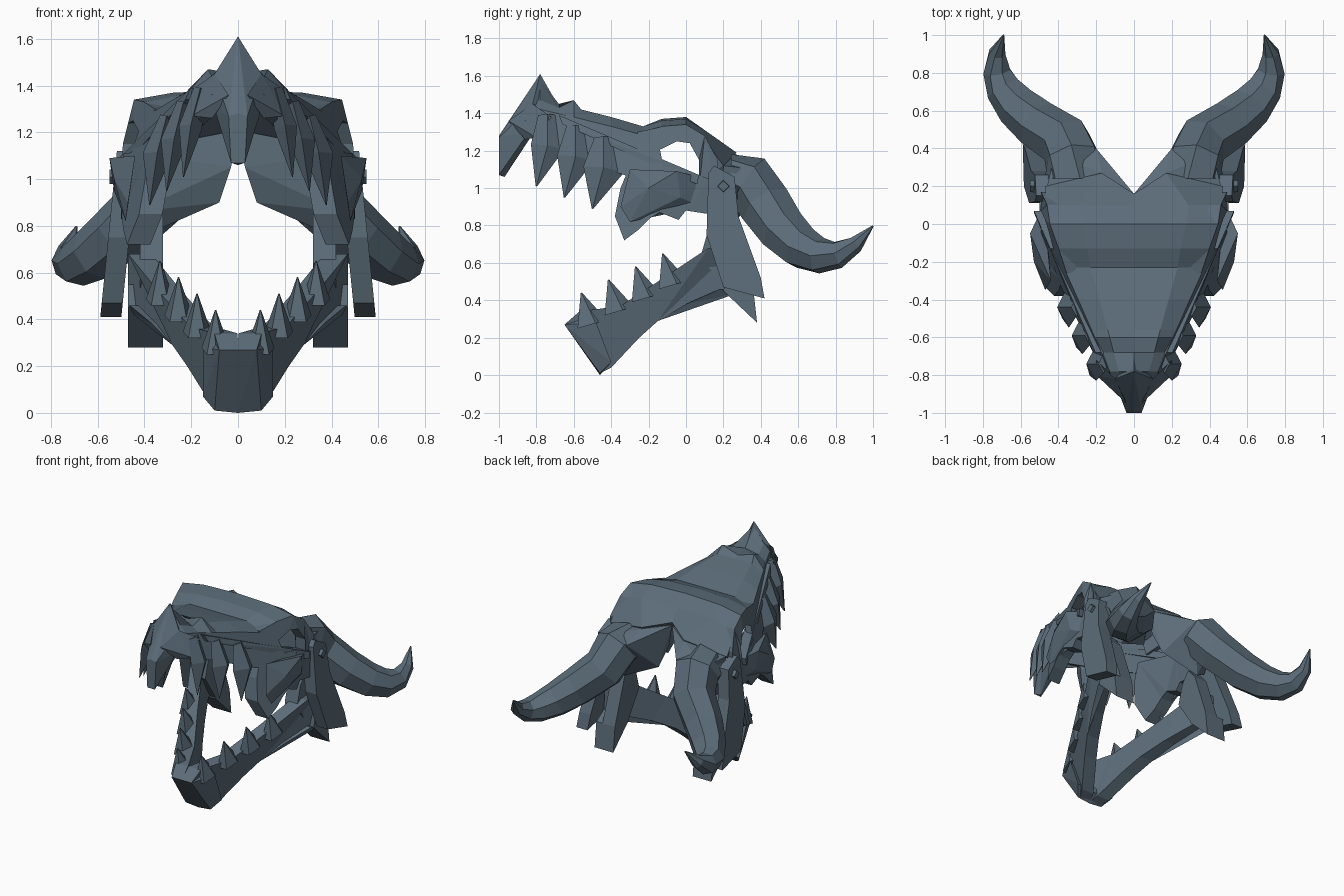
import bpy, bmesh, math
from mathutils import Vector

cube = bpy.data.objects.get("Cube")
if cube:
    bpy.data.objects.remove(cube)

mat = bpy.data.materials.new("slate_blue")
mat.use_nodes = True
COLOR = (0.105, 0.15, 0.19, 1)
mat.diffuse_color = COLOR
mat.node_tree.nodes["Principled BSDF"].inputs["Base Color"].default_value = COLOR


# Half widths of the parts, as rules of depth and height
def skull_width(y, z):
    return min(0.5, 0.48 + 0.38 * min(y, 0) - 0.25 * (z - 1.2))


def bar_width(y, z):
    return skull_width(y, z) + 0.03


def strut_width(y, z):
    return 0.63 - 0.1 * z


def jaw_width(y, z):
    return max(0.08, min(0.47, 0.37 + 0.45 * y + 0.2 * (z - 0.4)))


def ramus_width(y, z):
    return 0.42


def finish(name, bm):
    """Turn a half part into a mirrored object."""
    bmesh.ops.recalc_face_normals(bm, faces=bm.faces)
    mesh = bpy.data.meshes.new(name)
    bm.to_mesh(mesh)
    bm.free()
    mesh.materials.append(mat)
    part = bpy.data.objects.new(name, mesh)
    bpy.context.collection.objects.link(part)
    part.modifiers.new("mirror", "MIRROR").use_clip = True
    return part


def slab(name, width, thick, outline):
    """Plate with a side outline, laid on a width rule and thickened inwards."""
    bm = bmesh.new()
    outer = [bm.verts.new((width(y, z), y, z)) for y, z in outline]
    inner = [bm.verts.new((max(v.co.x - thick, 0), v.co.y, v.co.z)) for v in outer]
    caps = [bm.faces.new(outer), bm.faces.new(inner[::-1])]
    for i in range(len(outer)):
        bm.faces.new((outer[i], outer[i - 1], inner[i - 1], inner[i]))
    bmesh.ops.triangulate(bm, faces=caps)
    return finish(name, bm)


def hull(name, points):
    """Faceted lump around a few points."""
    bm = bmesh.new()
    verts = [bm.verts.new(p) for p in points]
    bmesh.ops.convex_hull(bm, input=verts)
    loose = [v for v in bm.verts if not v.link_faces]
    bmesh.ops.delete(bm, geom=loose, context="VERTS")
    return finish(name, bm)


def tube(name, centres, radii, sides, flat=1, ref=(0, 1, 0)):
    """Tapered faceted tube through a list of centres."""
    bm = bmesh.new()
    pts = [Vector(p) for p in centres]
    rings = []
    for i, (p, radius) in enumerate(zip(pts, radii)):
        t = (pts[min(i + 1, len(pts) - 1)] - pts[max(i - 1, 0)]).normalized()
        u = Vector(ref)
        u = (u - t * u.dot(t)).normalized()
        v = t.cross(u) * flat
        r = max(radius, 0.004)
        angles = [math.tau * k / sides for k in range(sides)]
        rings.append([bm.verts.new(p + r * (u * math.cos(a) + v * math.sin(a))) for a in angles])
    for a, b in zip(rings, rings[1:]):
        for k in range(sides):
            bm.faces.new((a[k - 1], a[k], b[k], b[k - 1]))
    bm.faces.new(rings[0][::-1])
    bm.faces.new(rings[-1])
    return finish(name, bm)


# Skull roof: depth, then height at the centre, the ridge and the edge
stations = [
    (-.86, 1.47, 1.42, 1.36),
    (-.78, 1.58, 1.47, 1.42),
    (-.68, 1.45, 1.43, 1.39),
    (-.6, 1.43, 1.47, 1.38),
    (-.56, 1.42, 1.42, 1.37),
    (-.4, 1.38, 1.38, 1.33),
    (-.23, 1.33, 1.33, 1.28),
    (-.13, 1.37, 1.36, 1.33),
    (0, 1.38, 1.37, 1.34),
    (.1, 1.31, 1.31, 1.26),
]
bm = bmesh.new()
grid = []
for y, centre, ridge, edge in stations:
    w = skull_width(y, edge)
    row = [(0, y, centre), (0.62 * w, y, ridge), (w, y, edge)]
    grid.append([bm.verts.new(p) for p in row])
# notched rear border
grid.append([bm.verts.new(p) for p in [(0, .16, 1.23), (.17, .27, 1.19), (.47, .2, 1.12)]])
for a, b in zip(grid, grid[1:]):
    for k in range(2):
        bm.faces.new((a[k], a[k + 1], b[k + 1], b[k]))
roof = finish("skull_roof", bm)
shell = roof.modifiers.new("thickness", "SOLIDIFY")
shell.thickness = 0.04

# Beak with nose spike, and the nose wing beside it
hull("beak", [(0, -.78, 1.61), (.1, -.82, 1.45), (.04, -1, 1.27), (.03, -1, 1.07),
              (0, -1, 1.28), (0, -1, 1.07), (0, -.97, 1.06), (0, -.86, 1.25),
              (.03, -.9, 1.2), (.1, -.84, 1.3), (0, -.7, 1.47)])
hull("nose_wing", [(.04, -.95, 1.36), (.1, -.82, 1.45), (.2, -.72, 1.38), (.2, -.8, 1.27),
                   (.11, -.86, 1.26), (.08, -.84, 1.3)])

# Snout wall, cheek bar and brow around the eye opening
slab("snout_side", skull_width, 0.05,
     [(-.78, 1.42), (-.6, 1.38), (-.4, 1.33), (-.22, 1.28), (-.14, 1.21), (-.12, 1.11),
      (-.3, 1.06), (-.42, 1.1), (-.58, 1.18), (-.72, 1.23), (-.85, 1.29)])
slab("cheek_bar", bar_width, 0.07, [(-.68, 1.39), (.07, 1.07), (.06, 1.02), (-.66, 1.34)])
slab("brow", skull_width, 0.08,
     [(-.26, 1.3), (-.12, 1.33), (0, 1.34), (.1, 1.28), (.17, 1.15), (.17, .95),
      (.07, 1), (.07, 1.15), (.02, 1.24), (-.05, 1.25), (-.13, 1.21), (-.25, 1.17)])

# Cheek with its fang, bulging in the middle
slab("cheek", skull_width, 0.1,
     [(-.3, 1.12), (-.03, 1.11), (.12, 1.05), (.13, .86), (0, .88), (-.04, .83),
      (-.14, .87), (-.19, .84), (-.25, .78), (-.33, .72), (-.38, .85), (-.35, 1)])
hull("cheek_bulge", [(.44, -.3, 1.1), (.55, -.05, 1.09), (.53, -.2, 1), (.48, .1, 1.05),
                     (.53, -.03, .95), (.48, -.3, .82), (.47, -.35, .9), (.47, .08, .9)])

# Upper teeth, stepping back and down
for i in range(3):
    y, z = -0.8 + 0.15 * i, 1.01 - 0.06 * i
    side = [(y + 0.06, z + 0.38), (y + 0.06, z + 0.21), (y, z)]
    centres = [(skull_width(*p) + 0.01, *p) for p in side]
    tube(f"upper_tooth_{i + 1}", centres, [0.05, 0.09 + 0.01 * i, 0], sides=4, flat=0.55)

# Back of the skull
hull("skull_back", [(0, .16, 1.21), (.03, .15, 1.05), (.08, .2, .9), (.33, .26, .79),
                    (.44, .2, .86), (.17, .27, 1.18), (.46, .2, 1.12), (.2, .4, 1.1),
                    (.42, .37, 1.1)])

# Horns: sweep out, sag and curl up at the tip
centres, radii = [], []
for i in range(9):
    y = 0.24 + 0.095 * i
    x = max(0.32, 0.73 - 2 * (y - 0.86) ** 2)
    z = min(1.03, 0.635 + 2.6 * (y - 0.75) ** 2)
    centres.append((x, y, z))
    taper = min(1, max(0, (y - 0.3) / 0.7))
    radii.append(0.155 * (1 - taper ** 1.5) ** 0.75)
tube("horn", centres, radii, sides=7, ref=(1, -0.6, 0))

# Hinge strut and its bolt
slab("hinge_strut", strut_width, 0.09,
     [(.12, 1.08), (.15, 1.12), (.26, 1.06), (.28, .85), (.4, .52), (.42, .41),
      (.2, .47), (.11, .75)])
tube("hinge_bolt", [(.47, .2, 1.01), (.55, .2, 1.01)], [0.04, 0.03], sides=4)

# Lower jaw
slab("jaw_side", jaw_width, 0.1,
     [(-.65, .27), (-.57, .34), (-.35, .37), (-.12, .52), (.12, .68), (.26, .68),
      (.28, .44), (.18, .46), (0, .38), (-.15, .29), (-.25, .2), (-.4, .04), (-.46, .01)])
hull("chin", [(0, -.65, .27), (.08, -.65, .27), (0, -.57, .29), (.09, -.57, .3),
              (.1, -.46, .01), (0, -.46, 0), (0, -.41, .06), (.15, -.4, .07),
              (.15, -.48, .28)])
slab("jaw_ramus", ramus_width, 0.1,
     [(.08, .64), (.12, .78), (.18, .86), (.25, .78), (.36, .46), (.2, .46)])
slab("jaw_heel", jaw_width, 0.15, [(.22, .55), (.36, .46), (.38, .28), (.2, .45)])

# Lower teeth, rising towards the back
for i in range(4):
    y, z = -0.56 + 0.145 * i, 0.44 + 0.07 * i
    x = jaw_width(y, z) - 0.03
    tube(f"lower_tooth_{i + 1}", [(x, y + 0.05, z - 0.17), (x, y, z)], [0.09, 0], sides=5, flat=0.7)
